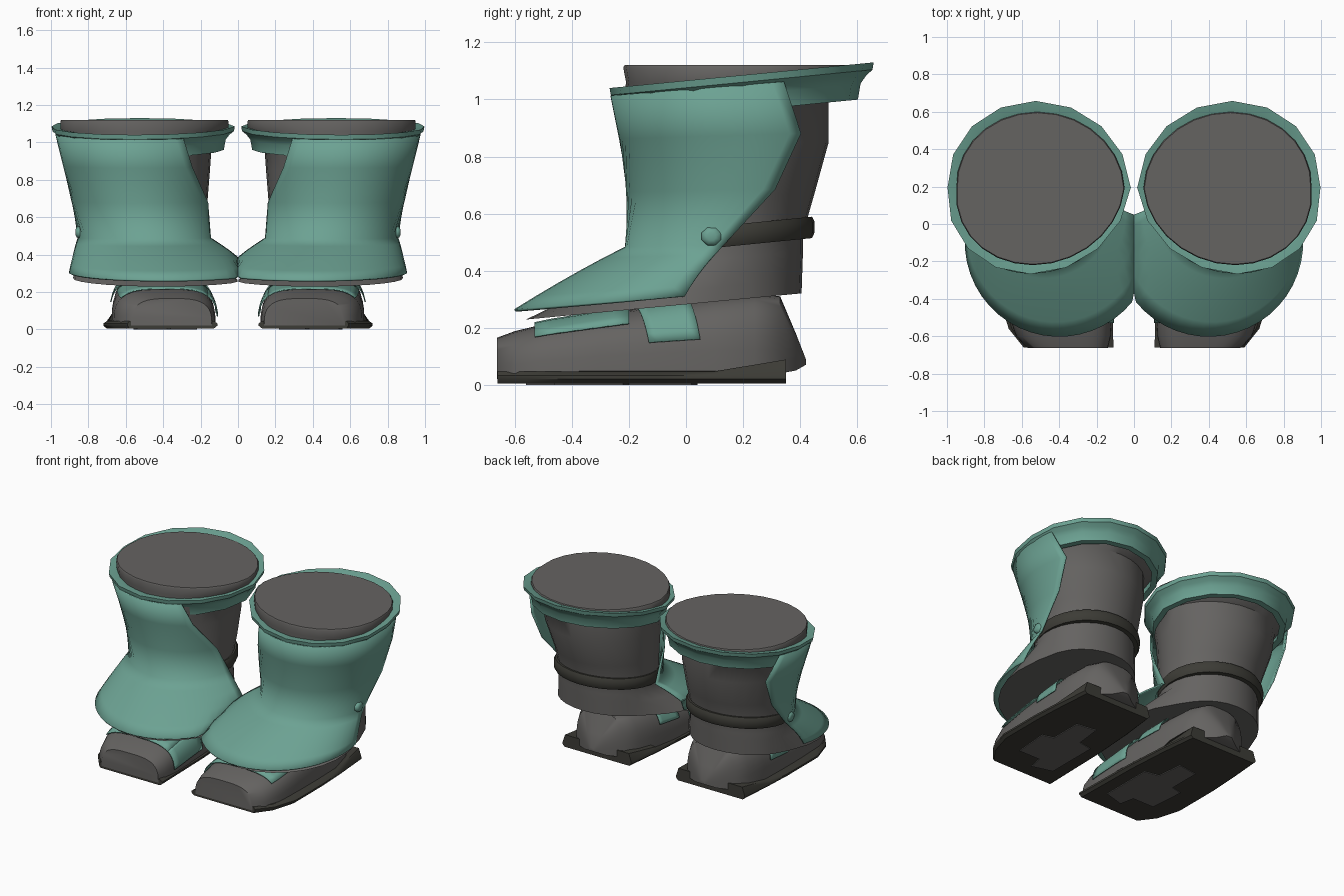
import bpy, math
from math import sin, cos, radians, pi

if "Cube" in bpy.data.objects:
    bpy.data.objects.remove(bpy.data.objects["Cube"])


def material(name, rgb):
    m = bpy.data.materials.new(name)
    m.diffuse_color = (*rgb, 1)
    m.use_nodes = True
    m.node_tree.nodes["Principled BSDF"].inputs["Base Color"].default_value = m.diffuse_color
    return m


TEAL = material("teal", (0.15, 0.36, 0.29))
GREY = material("warm grey", (0.13, 0.125, 0.12))
DARK = material("dark strap", (0.046, 0.045, 0.037))


def build(name, verts, faces, mat, angle=35, thickness=0):
    """Mesh object for the right boot, mirrored to make the left one."""
    me = bpy.data.meshes.new(name)
    me.from_pydata(verts, [], faces)
    me.materials.append(mat)
    ob = bpy.data.objects.new(name, me)
    bpy.context.collection.objects.link(ob)
    bpy.ops.object.select_all(action='DESELECT')
    bpy.context.view_layer.objects.active = ob
    ob.select_set(True)
    bpy.ops.object.mode_set(mode='EDIT')
    bpy.ops.mesh.select_all(action='SELECT')
    bpy.ops.mesh.normals_make_consistent(inside=False)
    bpy.ops.object.mode_set(mode='OBJECT')
    bpy.ops.object.shade_smooth_by_angle(angle=radians(angle))
    if thickness:
        s = ob.modifiers.new("thickness", 'SOLIDIFY')
        s.thickness = thickness
        s.offset = 0
    ob.modifiers.new("left boot", 'MIRROR').use_mirror_merge = False
    return ob


def grid(rows, closed=False, caps=False, loop=False):
    """Vertices and quads joining equal-length rows of points."""
    n = len(rows[0])
    verts = [p for r in rows for p in r]
    faces = []
    for i in range(len(rows) if loop else len(rows) - 1):
        k = (i + 1) % len(rows)
        for j in range(n if closed else n - 1):
            j2 = (j + 1) % n
            faces.append((i * n + j, i * n + j2, k * n + j2, k * n + j))
    if caps:
        faces += [tuple(range(n)), tuple(range(len(verts) - n, len(verts)))]
    return verts, faces


def arc(cx, cy, rx, ry, z, slope=0, a0=-180, a1=180, n=28, closed=True, skew=0):
    """Elliptical row, angle 0 at the front; z is the height at y = 0."""
    out = []
    for i in range(n):
        a = radians(a0 + (a1 - a0) * i / (n if closed else n - 1))
        y = cy - ry * cos(a)
        x = cx + rx * sin(a) + skew * abs(y - cy) * (1 if y < cy else .4)
        out.append((max(0.002, x), y, z + slope * y))
    return out


def mix(a, b, t):
    return [p + (q - p) * t for p, q in zip(a, b)]


# Leg: shaft whose lower part flares into a slanted skirt at the front only
leg = [(.50, .19, .445, .405, 1.12, 0), (.50, .19, .45, .41, 1.112, 0),
       (.50, .19, .45, .40, 1.06, 0),
       (.53, .14, .39, .36, .99, 0), (.52, .155, .37, .345, .85, 0),
       (.50, .14, .335, .31, .66, .02), (.50, .12, .32, .29, .50, .07),
       (.50, .11, .33, .30, .43, .09)]
rows = [arc(*p, skew=.1 if p[4] > 1.05 else 0) for p in leg]
front = arc(.41, -.08, .475, .48, .282, .095)
back = arc(.50, .10, .34, .305, .282, .095)
hem = []
for i, (f, b) in enumerate(zip(front, back)):
    w = min(1, max(0, (cos(2 * pi * i / 28 - pi) + .55) / .65))
    hem.append(mix(b, f, w * w * (3 - 2 * w)))
rows += [[mix(p, q, t) for p, q in zip(rows[-1], hem)] for t in (.33, .66, 1)]
build("leg", *grid(rows, closed=True, caps=True), GREY, angle=50)

# Shin plate: open shell around the front and outer side
plate = [(.50, .20, .47, .46, 1.035, .08, -32, 108),
         (.50, .20, .43, .43, .87, .03, -40, 118),
         (.50, .195, .385, .40, .68, .02, -62, 107),
         (.50, .17, .355, .38, .485, .02, -82, 84)]
flare = (.40, -.10, .50, .50, .31, .083, -104, 101)
plate += [mix(plate[-1], flare, t) for t in (.2, .4, .6, .8, 1)]
build("shin_plate", *grid([arc(*p, n=28, closed=False,
                               skew=max(0, .1 * (p[4] - .6) / .4)) for p in plate]),
      TEAL, angle=180, thickness=.01)

# Cuff: slanted faceted collar around the top
cuff = [(.86, -.013), (.91, -.006), (1, 0), (.99, -.025), (.94, -.045),
        (.90, -.07), (.88, -.125), (.80, -.125)]
build("cuff", *grid([arc(.507, .195, .49 * s, .463 * s, 1.066 + dz, .097, n=16,
                         skew=.1) for s, dz in cuff], closed=True, loop=True), TEAL)

# Strap: slanted band around the ankle, tucked under the plate
band = [(.90, 0), (.99, 0), (1.02, .02), (1.02, .055), (.99, .075), (.90, .075)]
build("ankle_strap", *grid([arc(.50, .142, .335 * s, .303 * s, .47 + dz, .1)
                            for s, dz in band], closed=True, loop=True), DARK)

# Rivet: small rounded stud on the outer side of the plate
stud = [(.81, .036), (.852, .038), (.864, .032), (.869, .016)]
build("rivet", *grid([[(x, .09 + r * cos(pi / 4 * (i + .5)),
                        .52 + r * .9 * sin(pi / 4 * (i + .5)))
                       for i in range(8)] for x, r in stud],
                     closed=True, caps=True), TEAL, angle=60)

# Foot: rounded sections along y as (y, inner x, outer x, bottom z, top z)
FOOT = [(-.662, .14, .57, .02, .165), (-.60, .125, .63, .02, .188),
        (-.50, .12, .665, .03, .212), (-.30, .125, .675, .04, .245),
        (-.10, .135, .675, .04, .28), (.10, .16, .67, .04, .31),
        (.24, .19, .65, .04, .32), (.33, .24, .60, .04, .31),
        (.385, .34, .50, .05, .18), (.42, .40, .44, .07, .09)]


def foot_point(y, t, grow=0.0):
    """Point on the foot; t runs 0 (inner base) to 1 (outer base)."""
    i = max(k for k in range(len(FOOT) - 1) if FOOT[k][0] <= y or k == 0)
    a, b = FOOT[i], FOOT[i + 1]
    _, x0, x1, z0, z1 = mix(a, b, (y - a[0]) / (b[0] - a[0]))
    c, s = -cos(pi * t), sin(pi * t)
    x = (x0 + x1) / 2 + ((x1 - x0) / 2 + grow) * math.copysign(abs(c) ** .6, c)
    return x, y, z0 + (z1 - z0 + grow) * max(0, s) ** .65


build("foot", *grid([[foot_point(f[0], j / 20) for j in range(21)] for f in FOOT],
                    closed=True, caps=True), GREY, angle=50)


# Foot plates: bands lying just above the foot surface
def foot_plate(name, y0, y1, t0, t1, skew=0.0):
    rows = []
    for i in range(9):
        t = t0 + (t1 - t0) * i / 8
        rows.append([foot_point(y0 + (y1 - y0) * j / 6 + skew * i / 8, t, .012)
                     for j in range(7)])
    build(name, *grid(rows), TEAL, angle=60, thickness=.006)


foot_plate("toe_plate", -.53, -.20, .25, .78)
foot_plate("instep_plate", -.18, .0, .55, .91, .05)
foot_plate("inner_side_plate", -.53, -.22, .03, .25)
foot_plate("inner_heel_plate", -.12, .06, .12, .35)

# Sole: flat slab with a bevelled edge that rises at the heel
outline = [(.11, -.66), (.59, -.66), (.67, -.56), (.72, -.40), (.72, -.10),
           (.71, .10), (.69, .35), (.17, .35), (.14, .10), (.12, -.20)]


def sole_row(scale, z, lift=0.0):
    return [(.42 + (x - .42) * scale, y if abs(y) > .3 else y * scale,
             z + lift * max(0, y - .1)) for x, y in outline]


build("sole", *grid([sole_row(.94, .005), sole_row(1, .02), sole_row(1, .032),
                     sole_row(.93, .046, .17)], closed=True, caps=True), DARK)

# Tread: thin uneven grey patch under the sole
tread = [(.22, -.52), (.36, -.56), (.38, -.46), (.54, -.46), (.56, -.22), (.48, -.20),
         (.48, .02), (.34, .04), (.32, -.14), (.22, -.16)]
build("tread", *grid([[(x, y, z) for x, y in tread] for z in (0, .006)],
                     closed=True, caps=True), GREY)
